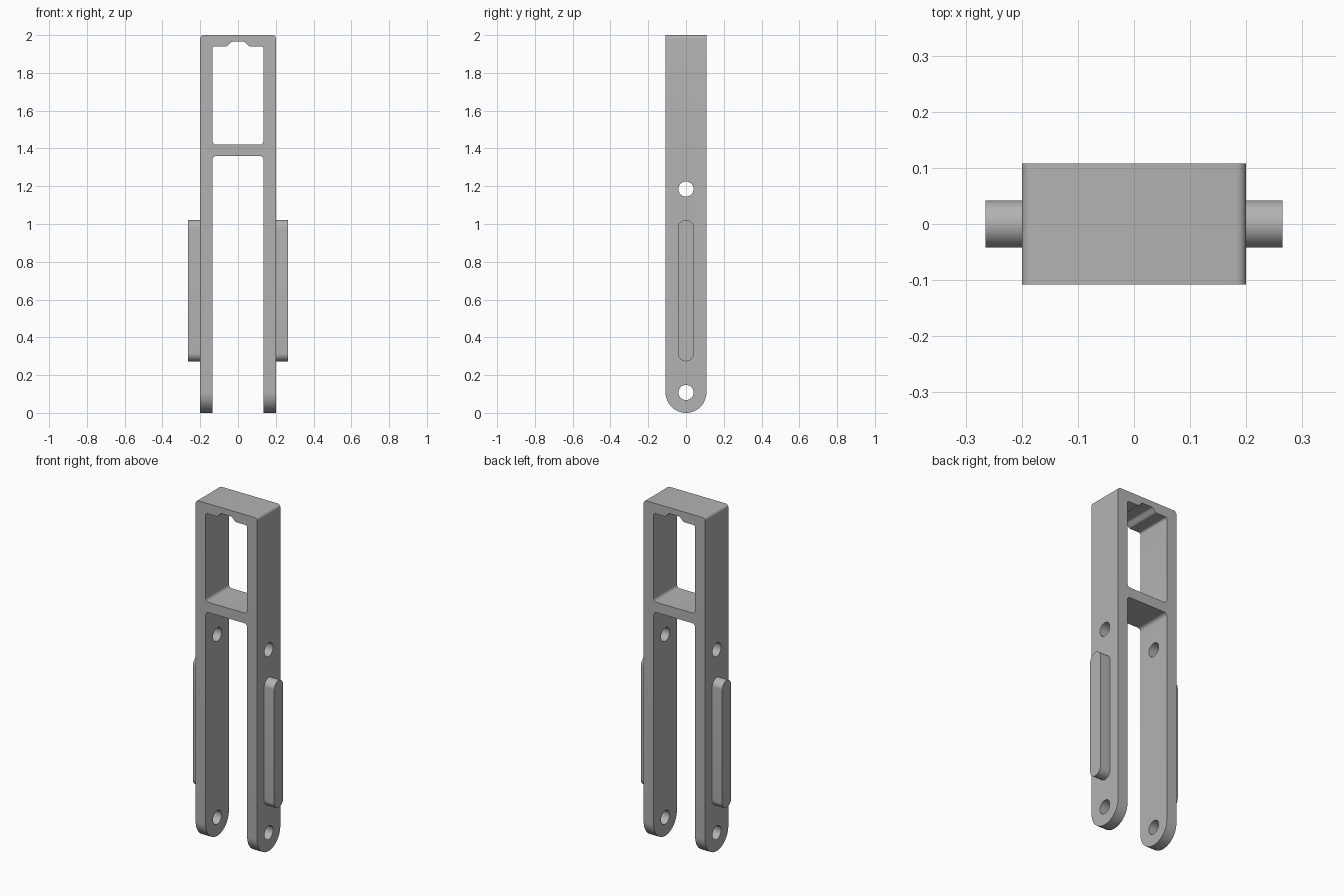
import bpy, bmesh, math
from mathutils import Vector

if "Cube" in bpy.data.objects:
    bpy.data.objects.remove(bpy.data.objects["Cube"], do_unlink=True)

grey = bpy.data.materials.new("plain_grey")
grey.use_nodes = True
colour = (0.45, 0.45, 0.45, 1)
grey.diffuse_color = colour
grey.node_tree.nodes["Principled BSDF"].inputs["Base Color"].default_value = colour


def rounded(corners, steps=6):
    """Outline from (a, b, radius) corners, each replaced by a fillet arc."""
    out = []
    n = len(corners)
    for i, (a, b, r) in enumerate(corners):
        p = Vector((a, b))
        if r == 0:
            out.append(p)
            continue
        u = (Vector(corners[i - 1][:2]) - p).normalized()
        v = (Vector(corners[(i + 1) % n][:2]) - p).normalized()
        half = u.angle(v) / 2
        centre = p + (u + v).normalized() * (r / math.sin(half))
        start = p + u * (r / math.tan(half)) - centre
        end = p + v * (r / math.tan(half)) - centre
        sweep = math.atan2(start.x * end.y - start.y * end.x, start.dot(end))
        for k in range(steps + 1):
            t = sweep * k / steps
            c, s = math.cos(t), math.sin(t)
            out.append(centre + Vector((start.x * c - start.y * s, start.x * s + start.y * c)))
    return out


def prism(name, outline, axis, lo, hi):
    """Extrude an outline along x (outline is y, z) or along y (outline is x, z)."""
    bm = bmesh.new()
    verts = [bm.verts.new((lo, a, b) if axis == "x" else (a, lo, b)) for a, b in outline]
    face = bm.faces.new(verts)
    new = bmesh.ops.extrude_face_region(bm, geom=[face])["geom"]
    shift = Vector((hi - lo, 0, 0)) if axis == "x" else Vector((0, hi - lo, 0))
    bmesh.ops.translate(bm, vec=shift, verts=[e for e in new if isinstance(e, bmesh.types.BMVert)])
    bmesh.ops.recalc_face_normals(bm, faces=bm.faces)
    mesh = bpy.data.meshes.new(name)
    bm.to_mesh(mesh)
    bm.free()
    mesh.materials.append(grey)
    obj = bpy.data.objects.new(name, mesh)
    bpy.context.collection.objects.link(obj)
    return obj


def arc(z, r, a0, a1, steps):
    return [Vector((r * math.cos(math.radians(a0 + (a1 - a0) * k / steps)),
                    z + r * math.sin(math.radians(a0 + (a1 - a0) * k / steps))))
            for k in range(steps + 1)]


def cut(target, cutter):
    mod = target.modifiers.new("cut", "BOOLEAN")
    mod.operation, mod.solver, mod.object = "DIFFERENCE", "EXACT", cutter
    bpy.context.view_layer.objects.active = target
    bpy.ops.object.modifier_apply(modifier=mod.name)
    bpy.data.objects.remove(cutter, do_unlink=True)


def smooth(obj):
    bpy.ops.object.select_all(action="DESELECT")
    obj.select_set(True)
    bpy.context.view_layer.objects.active = obj
    bpy.ops.object.shade_smooth_by_angle(angle=math.radians(30))


W, INNER, D = 0.2, 0.135, 0.108
LEG_TOP = 1.3

# Upper frame and legs in one front outline, open between the legs
half = [(W, 0, 0), (W, 2, 0.018)]
inner = [(INNER, 1.36, 0.02), (INNER, 0, 0)]
body = prism("fork_frame", rounded(
    half + [(-x, z, r) for x, z, r in half[::-1]]
    + [(-x, z, r) for x, z, r in inner[::-1]] + inner), "y", -D, D)

# Upper window with the notch in its ceiling
ceiling = [(INNER, 1.42, 0.02), (INNER, 1.94, 0.012), (0.058, 1.94, 0.018), (0.035, 1.965, 0.018)]
cut(body, prism("window_cutter", rounded(
    ceiling + [(-x, z, r) for x, z, r in ceiling[::-1]]), "y", -0.3, 0.3))

# Round leg ends: remove everything outside the half circle
outside = arc(D, D, 180, 360, 32)
outside[0].x, outside[-1].x = -D, D
cut(body, prism("end_cutter", outside + [Vector(p) for p in
    ((0.3, D), (0.3, -0.2), (-0.3, -0.2), (-0.3, D))], "x", -0.4, 0.4))

# Pin holes through both legs
for z in (D, 1.185):
    cut(body, prism("hole_cutter", arc(z, 0.04, 0, 348.75, 31), "x", -0.4, 0.4))
smooth(body)

# Raised rounded rails on the outer sides
R = 0.042
rail = arc(1.022 - R, R, 0, 180, 20) + arc(0.273 + R, R, 180, 360, 20)
for side, name in ((1, "left_rail"), (-1, "right_rail")):
    lo, hi = sorted((side * (W - 0.01), side * 0.265))
    smooth(prism(name, rail, "x", lo, hi))
